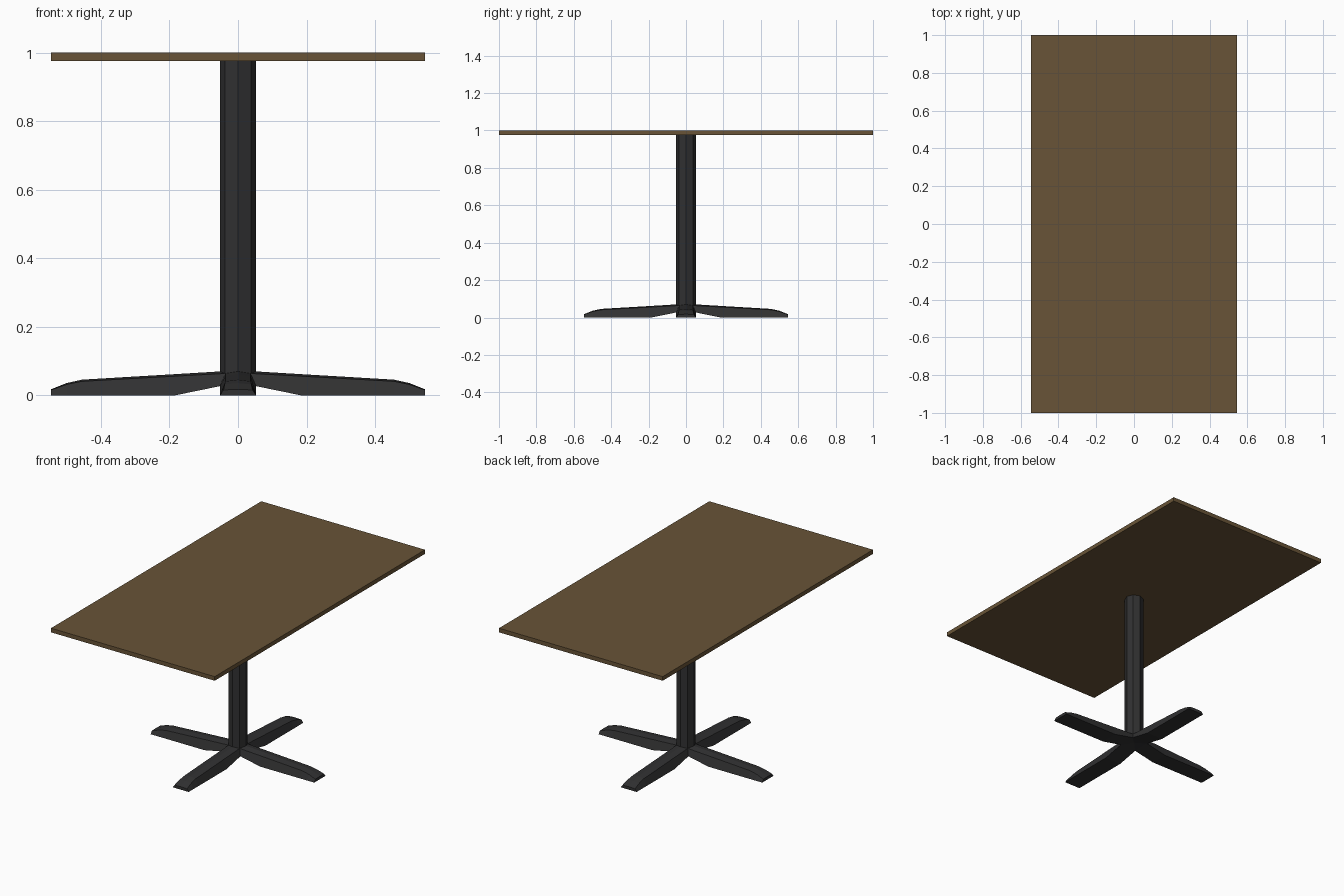
import bpy, bmesh
from math import pi
from mathutils import Matrix

if "Cube" in bpy.data.objects:
    bpy.data.objects.remove(bpy.data.objects["Cube"])


def material(name, rgb):
    m = bpy.data.materials.new(name)
    m.diffuse_color = (*rgb, 1)
    m.use_nodes = True
    m.node_tree.nodes["Principled BSDF"].inputs["Base Color"].default_value = m.diffuse_color
    return m


wood = material("wood", (0.14, 0.088, 0.038))
metal = material("black_metal", (0.03, 0.03, 0.031))


def finish(name, bm, mat):
    bmesh.ops.recalc_face_normals(bm, faces=bm.faces[:])
    me = bpy.data.meshes.new(name)
    bm.to_mesh(me)
    bm.free()
    me.materials.append(mat)
    ob = bpy.data.objects.new(name, me)
    bpy.context.collection.objects.link(ob)
    return ob


# Table top
bm = bmesh.new()
bmesh.ops.create_cube(bm, size=1, matrix=Matrix.Translation((0, 0, 0.9875))
                      @ Matrix.Diagonal((1.09, 2, 0.025, 1)))
finish("table_top", bm, wood)

# Octagonal column, corners on the axes
Z0, Z1 = 0.045, 0.976
bm = bmesh.new()
bmesh.ops.create_cone(bm, cap_ends=True, segments=8, radius1=0.053, radius2=0.053,
                      depth=Z1 - Z0, matrix=Matrix.Translation((0, 0, (Z0 + Z1) / 2)))
for v in bm.verts:
    if abs(v.co.x) > 0.01 and abs(v.co.y) > 0.01:
        assert abs(abs(v.co.x) - abs(v.co.y)) < 1e-3
finish("column", bm, metal)

# Leg stations: bottom x, top x, bottom z, shoulder z, ridge z, shoulder half width
STATIONS = [
    (0.053, 0.037, 0.027, 0.064, 0.071, 0.037),
    (0.185, 0.185, 0.000, 0.056, 0.062, 0.037),
    (0.455, 0.455, 0.000, 0.041, 0.046, 0.037),
    (0.500, 0.500, 0.000, 0.032, 0.036, 0.039),
    (0.545, 0.545, 0.000, 0.016, 0.018, 0.042),
]


def leg(name, angle):
    bm = bmesh.new()
    rings = []
    for xb, xt, zb, zs, zr, w in STATIONS:
        pts = [(xb, -0.053, zb), (xt, -w, zs), (xt, 0, zr), (xt, w, zs), (xb, 0.053, zb)]
        rings.append([bm.verts.new(p) for p in pts])
    for a, b in zip(rings, rings[1:]):
        for i in range(5):
            j = (i + 1) % 5
            bm.faces.new((a[i], a[j], b[j], b[i]))
    bm.faces.new(rings[-1])
    # mitred inner end, meeting the other legs on the column axis
    r = rings[0]
    low = bm.verts.new((0, 0, 0.037))
    high = bm.verts.new((0, 0, 0.072))
    bm.faces.new((r[0], r[4], low))
    bm.faces.new((r[1], r[2], high))
    bm.faces.new((r[2], r[3], high))
    bm.faces.new((r[0], r[1], high, low))
    bm.faces.new((r[3], r[4], low, high))
    bmesh.ops.rotate(bm, verts=bm.verts[:], cent=(0, 0, 0),
                     matrix=Matrix.Rotation(angle, 3, 'Z'))
    finish(name, bm, metal)


for i, side in enumerate(("right", "back", "left", "front")):
    leg(side + "_leg", i * pi / 2)
